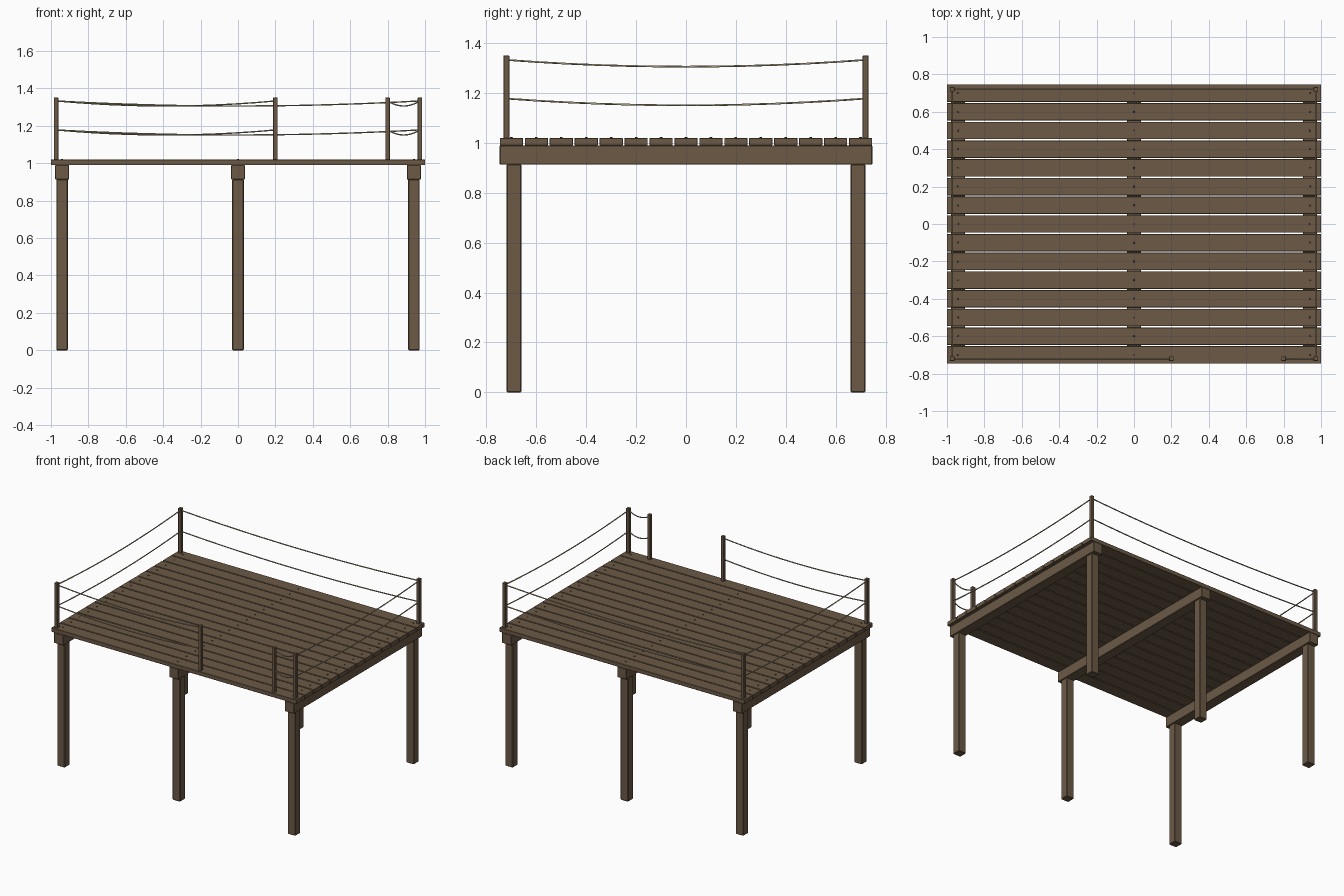
import bpy, bmesh, math
from mathutils import Vector

if "Cube" in bpy.data.objects:
    bpy.data.objects.remove(bpy.data.objects["Cube"])


def material(name, rgb):
    m = bpy.data.materials.new(name)
    m.diffuse_color = (*rgb, 1)
    m.use_nodes = True
    m.node_tree.nodes["Principled BSDF"].inputs["Base Color"].default_value = m.diffuse_color
    return m


WOOD = material("brown wood", (0.15, 0.102, 0.062))
ROPE = material("tan rope", (0.42, 0.35, 0.22))
NAIL = material("dark iron", (0.045, 0.04, 0.035))


def box(name, lo, hi, bevel=0.003):
    lo, hi = Vector(lo), Vector(hi)
    bm = bmesh.new()
    bmesh.ops.create_cube(bm, size=1)
    for v in bm.verts:
        v.co = Vector([v.co[i] * (hi[i] - lo[i]) for i in range(3)])
    me = bpy.data.meshes.new(name)
    bm.to_mesh(me)
    bm.free()
    me.materials.append(WOOD)
    ob = bpy.data.objects.new(name, me)
    ob.location = (lo + hi) / 2
    bpy.context.collection.objects.link(ob)
    if bevel:
        mod = ob.modifiers.new("worn edges", 'BEVEL')
        mod.width = bevel
        mod.segments = 1
    return ob


def rope(name, a, b, sag=0.027, steps=12):
    # hanging parabola swept as a thin round tube
    cu = bpy.data.curves.new(name, 'CURVE')
    cu.dimensions = '3D'
    cu.bevel_depth = 0.004
    cu.bevel_resolution = 1
    cu.use_fill_caps = True
    sp = cu.splines.new('POLY')
    sp.points.add(steps)
    for i, p in enumerate(sp.points):
        t = i / steps
        co = Vector(a).lerp(Vector(b), t)
        p.co = (co.x, co.y, co.z - 4 * sag * t * (1 - t), 1)
    cu.materials.append(ROPE)
    ob = bpy.data.objects.new(name, cu)
    bpy.context.collection.objects.link(ob)


BEAM_X = (-0.94, 0.0, 0.94)

# legs and cross beams
for x in BEAM_X:
    box("cross_beam", (x - 0.0375, -0.747, 0.913), (x + 0.0375, 0.747, 0.99), 0.003)
    for y in (-0.69, 0.69):
        box("leg", (x - 0.031, y - 0.03, 0), (x + 0.031, y + 0.03, 0.915), 0.004)

# deck planks
for i in range(15):
    y = -0.7 + 0.1 * i
    box("deck_plank", (-1, y - 0.0465, 0.99), (1, y + 0.0465, 1.02), 0.0015)

# nail heads, one per plank over each beam
bm = bmesh.new()
for x in BEAM_X:
    for i in range(15):
        r = bmesh.ops.create_cone(bm, cap_ends=True, segments=8, radius1=0.006,
                                  radius2=0.005, depth=0.006)
        bmesh.ops.translate(bm, verts=r["verts"], vec=(x, -0.7 + 0.1 * i, 1.02))
me = bpy.data.meshes.new("nail_heads")
bm.to_mesh(me)
bm.free()
me.materials.append(NAIL)
bpy.context.collection.objects.link(bpy.data.objects.new("nail_heads", me))

# railing posts in order around the deck, from one side of the entrance to the other
PX, PY = 0.972, 0.72
posts = [(0.2, -PY), (-PX, -PY), (-PX, PY), (PX, PY), (PX, -PY), (0.8, -PY)]
for x, y in posts:
    box("railing_post", (x - 0.0125, y - 0.0125, 1.01), (x + 0.0125, y + 0.0125, 1.35), 0.002)

# two sagging ropes between neighbouring posts
for a, b in zip(posts, posts[1:]):
    for label, z in (("upper_rope", 1.333), ("lower_rope", 1.178)):
        rope(label, (*a, z), (*b, z))
